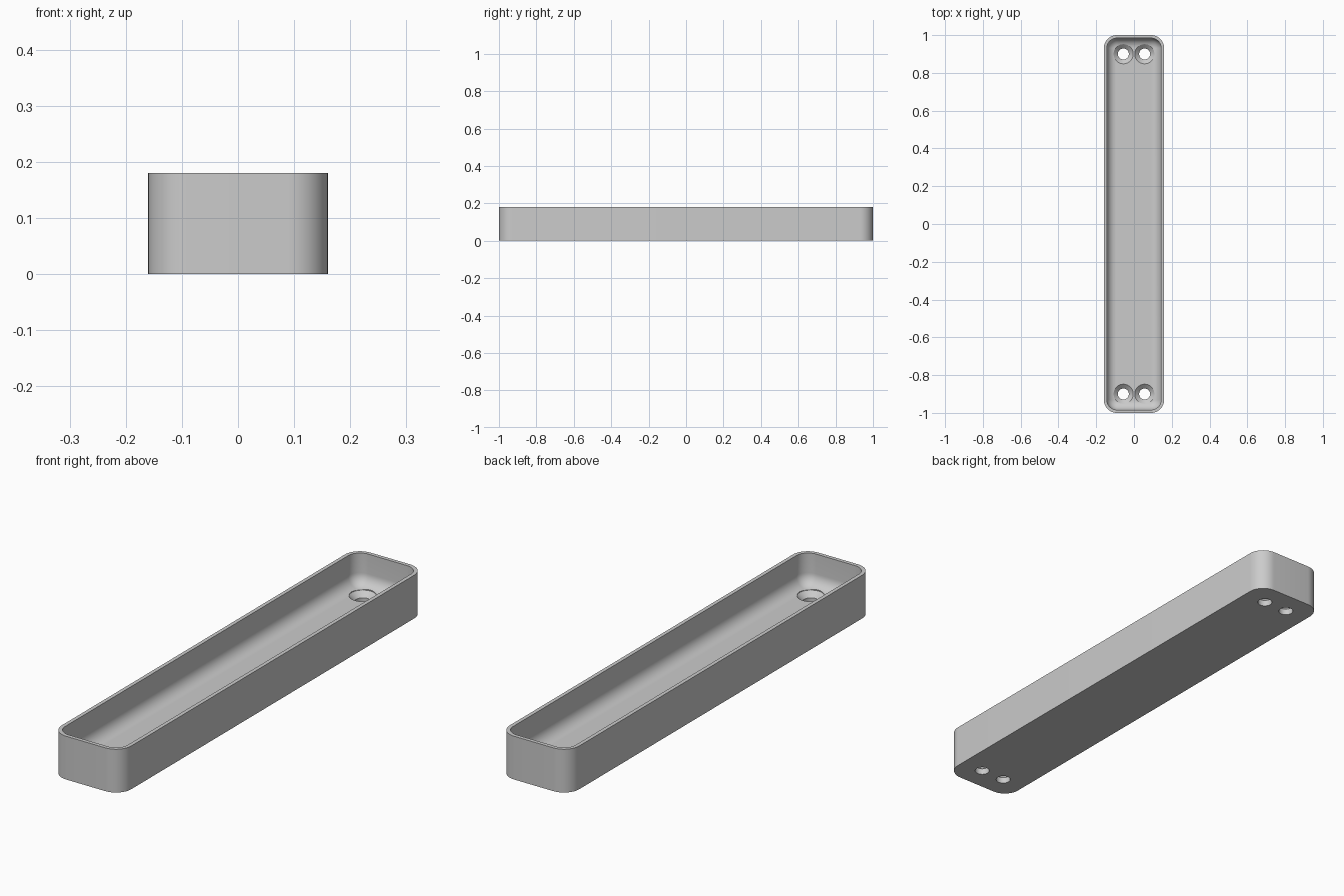
import bpy, bmesh, math

HALF_X, HALF_Y, HEIGHT = 0.16, 1.0, 0.18
CORNER, WALL, FLOOR, FILLET = 0.07, 0.016, 0.048, 0.05
CORNER_STEPS, FILLET_STEPS = 12, 10

cube = bpy.data.objects.get("Cube")
if cube:
    bpy.data.objects.remove(cube, do_unlink=True)

grey = bpy.data.materials.new("plain grey")
grey.use_nodes = True
colour = (0.6, 0.6, 0.6, 1)
grey.diffuse_color = colour
grey.node_tree.nodes["Principled BSDF"].inputs["Base Color"].default_value = colour


def make_object(name, bm):
    bmesh.ops.recalc_face_normals(bm, faces=bm.faces)
    mesh = bpy.data.meshes.new(name)
    bm.to_mesh(mesh)
    bm.free()
    mesh.materials.append(grey)
    obj = bpy.data.objects.new(name, mesh)
    bpy.context.collection.objects.link(obj)
    return obj


def loft(bm, rings):
    """Skin a list of closed point rings and cap both ends."""
    loops = [[bm.verts.new(p) for p in ring] for ring in rings]
    for a, b in zip(loops, loops[1:]):
        for i in range(len(a)):
            j = (i + 1) % len(a)
            bm.faces.new((a[i], a[j], b[j], b[i]))
    bm.faces.new(loops[0])
    bm.faces.new(loops[-1])


def rounded_ring(inset, z):
    """Rounded rectangle, inset from the outer wall."""
    radius = CORNER - inset
    points = []
    for k, (sx, sy) in enumerate(((1, 1), (-1, 1), (-1, -1), (1, -1))):
        for s in range(CORNER_STEPS + 1):
            a = (k + s / CORNER_STEPS) * math.pi / 2
            points.append((sx * (HALF_X - CORNER) + radius * math.cos(a),
                           sy * (HALF_Y - CORNER) + radius * math.sin(a), z))
    return points


def circle(x, y, radius, z, steps=40):
    return [(x + radius * math.cos(i * math.tau / steps),
             y + radius * math.sin(i * math.tau / steps), z) for i in range(steps)]


# Tray: outer wall, rim, inner wall, filleted floor
rings = [rounded_ring(0, 0), rounded_ring(0, HEIGHT), rounded_ring(WALL, HEIGHT)]
for i in range(FILLET_STEPS + 1):
    a = i / FILLET_STEPS * math.pi / 2
    rings.append(rounded_ring(WALL + FILLET * (1 - math.cos(a)),
                              FLOOR + FILLET * (1 - math.sin(a))))
bm = bmesh.new()
loft(bm, rings)
tray = make_object("tray", bm)

# Countersunk screw holes, two at each end
for x in (-0.056, 0.056):
    for y in (-0.9, 0.9):
        bm = bmesh.new()
        loft(bm, [circle(x, y, r, z) for r, z in
                  ((0.029, -0.05), (0.029, 0.026), (0.052, 0.047), (0.052, 0.12))])
        cutter = make_object("screw_hole_cutter", bm)
        cutter.hide_render = True
        cut = tray.modifiers.new("screw hole", "BOOLEAN")
        cut.operation = "DIFFERENCE"
        cut.solver = "EXACT"
        cut.object = cutter
        bpy.context.view_layer.objects.active = tray
        bpy.ops.object.modifier_apply(modifier=cut.name)
        bpy.data.objects.remove(cutter, do_unlink=True)

# Smooth the curves, keep the rim and hole edges crisp
bpy.ops.object.select_all(action="DESELECT")
tray.select_set(True)
bpy.context.view_layer.objects.active = tray
bpy.ops.object.shade_smooth_by_angle(angle=math.radians(30))
